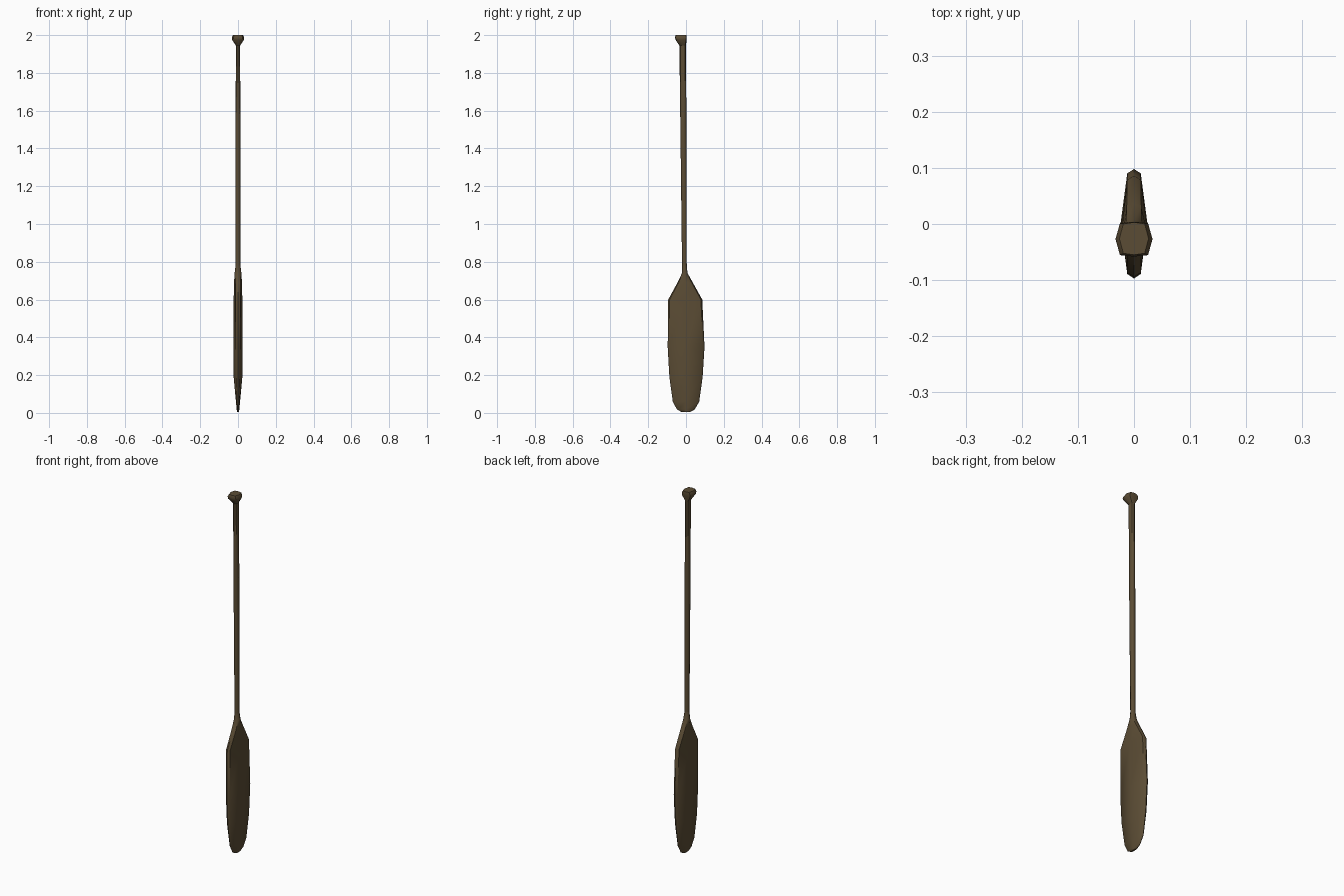
import bpy, bmesh, math

wood = bpy.data.materials.new("dark brown wood")
wood.diffuse_color = (0.105, 0.073, 0.035, 1)


def loft(name, rings):
    """Eight-sided loft. Ring: z, y_min, y_max, half thickness, edge half thickness, edge position."""
    bm = bmesh.new()
    loops = []
    for z, y0, y1, hx, e, k in rings:
        c, h = (y0 + y1) / 2, (y1 - y0) / 2
        section = [(hx, c), (e, c + k * h), (0, y1), (-e, c + k * h),
                   (-hx, c), (-e, c - k * h), (0, y0), (e, c - k * h)]
        loops.append([bm.verts.new((x, y, z)) for x, y in section])
    for a, b in zip(loops, loops[1:]):
        for i in range(8):
            j = (i + 1) % 8
            bm.faces.new((a[i], a[j], b[j], b[i]))
    bm.faces.new(loops[0][::-1])
    bm.faces.new(loops[-1])
    bmesh.ops.recalc_face_normals(bm, faces=bm.faces[:])
    mesh = bpy.data.meshes.new(name)
    bm.to_mesh(mesh)
    bm.free()
    mesh.materials.append(wood)
    obj = bpy.data.objects.new(name, mesh)
    bpy.context.collection.objects.link(obj)
    bpy.ops.object.select_all(action='DESELECT')
    obj.select_set(True)
    bpy.context.view_layer.objects.active = obj
    bpy.ops.object.shade_smooth_by_angle(angle=math.radians(50))
    return obj


# Flat blade, thickest along its middle and rounded at the tip
loft("blade", [
    (0.004, -0.022, 0.020, 0.005, 0.004, 0.80),
    (0.018, -0.048, 0.046, 0.007, 0.005, 0.85),
    (0.060, -0.070, 0.070, 0.011, 0.007, 0.90),
    (0.190, -0.088, 0.088, 0.023, 0.011, 0.92),
    (0.350, -0.097, 0.098, 0.024, 0.012, 0.92),
    (0.600, -0.094, 0.086, 0.023, 0.012, 0.92),
    (0.690, -0.045, 0.036, 0.021, 0.013, 0.85),
    (0.740, -0.021, 0.008, 0.018, 0.013, 0.75),
    (0.780, -0.021, 0.004, 0.013, 0.009, 0.71),
])

# Long slightly leaning shaft
loft("shaft", [
    (0.780, -0.021, 0.004, 0.013, 0.009, 0.71),
    (1.530, -0.030, 0.002, 0.013, 0.010, 0.71),
    (1.945, -0.035, 0.000, 0.011, 0.009, 0.71),
])

# Flared grip knob
loft("knob", [
    (1.945, -0.035, 0.000, 0.011, 0.009, 0.71),
    (1.974, -0.055, 0.003, 0.031, 0.024, 0.90),
    (1.988, -0.058, 0.004, 0.033, 0.025, 0.92),
    (2.000, -0.055, 0.003, 0.026, 0.019, 0.90),
])
